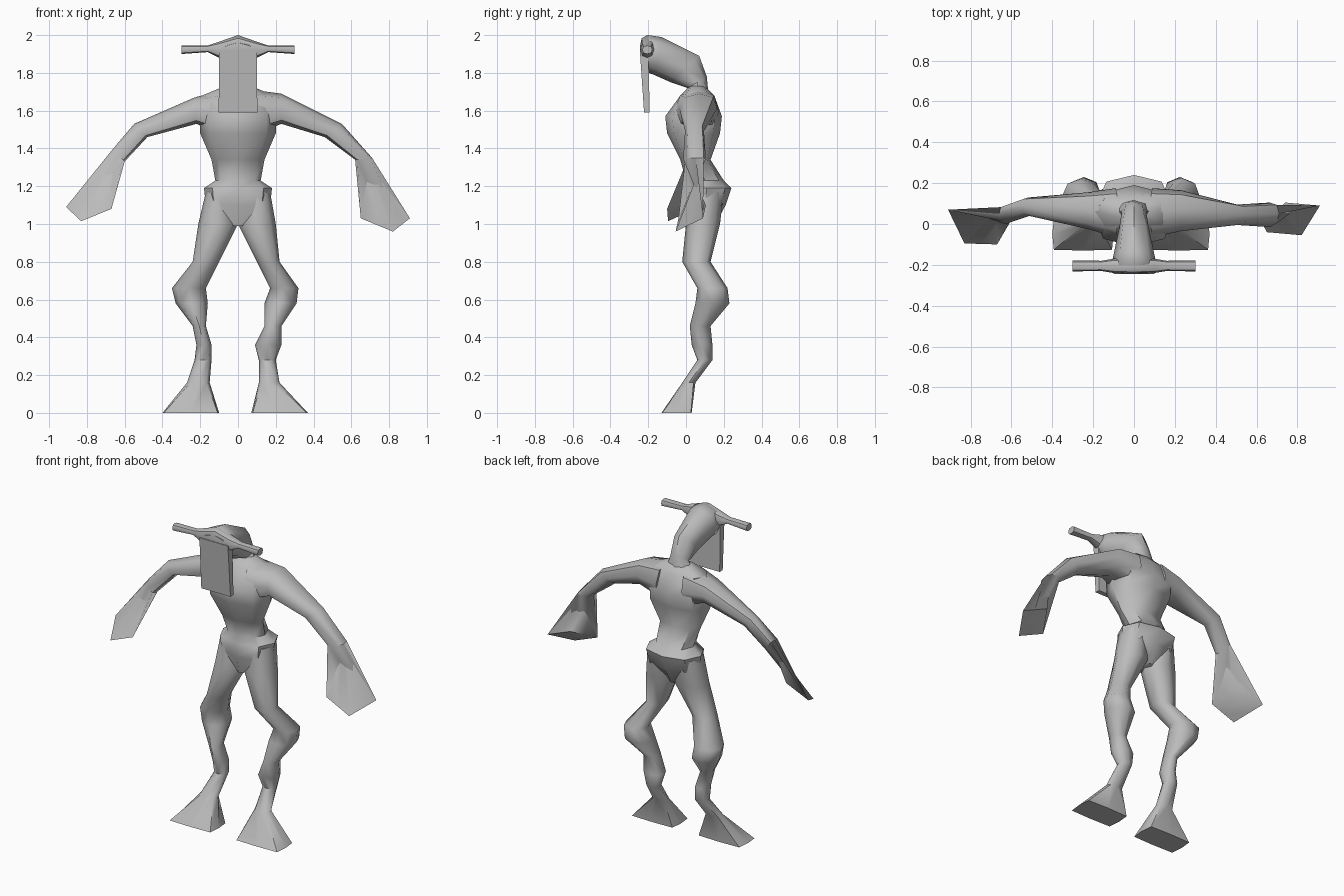
import bpy, bmesh, math
from mathutils import Vector

default_cube = bpy.data.objects.get("Cube")
if default_cube:
    bpy.data.objects.remove(default_cube, do_unlink=True)

# One grey skin for the whole creature
skin = bpy.data.materials.new("grey skin")
skin.use_nodes = True
grey = (0.5, 0.5, 0.5, 1)
skin.diffuse_color = grey
skin.node_tree.nodes["Principled BSDF"].inputs["Base Color"].default_value = grey


def finish(name, bm):
    """Turn a bmesh into a smooth, closed object."""
    bmesh.ops.recalc_face_normals(bm, faces=bm.faces)
    mesh = bpy.data.meshes.new(name)
    bm.to_mesh(mesh)
    bm.free()
    mesh.materials.append(skin)
    obj = bpy.data.objects.new(name, mesh)
    bpy.context.collection.objects.link(obj)
    bpy.ops.object.select_all(action="DESELECT")
    obj.select_set(True)
    bpy.context.view_layer.objects.active = obj
    bpy.ops.object.shade_smooth_by_angle(angle=math.radians(50))
    return obj


def loft(name, sections):
    """Skin eight-sided rings; each has two opposite points, a half-width
    vector across them and a squareness for the diagonals."""
    bm = bmesh.new()
    rings = []
    for start, end, across, square in sections:
        start, end, across = Vector(start), Vector(end), Vector(across)
        centre, along = (start + end) / 2, (end - start) / 2
        ring = []
        for step in range(8):
            angle = step * math.pi / 4
            scale = square * math.sqrt(2) if step % 2 else 1
            point = centre + (along * math.cos(angle) + across * math.sin(angle)) * scale
            ring.append(bm.verts.new(point))
        rings.append(ring)
    for low, high in zip(rings, rings[1:]):
        for i in range(8):
            j = (i + 1) % 8
            bm.faces.new((low[i], low[j], high[j], high[i]))
    bm.faces.new(rings[0])
    bm.faces.new(rings[-1])
    return finish(name, bm)


# Torso and pelvis: height, half width, front, back
body = [
    (1.73, 0.07, 0.02, 0.10),
    (1.68, 0.19, -0.03, 0.15),
    (1.57, 0.20, -0.11, 0.19),
    (1.48, 0.20, -0.10, 0.18),
    (1.34, 0.14, -0.03, 0.13),
    (1.23, 0.12, 0.00, 0.20),
    (1.19, 0.18, -0.02, 0.24),
    (1.10, 0.17, -0.01, 0.21),
    (0.99, 0.03, 0.01, 0.15),
]
loft("torso", [((0, front, z), (0, back, z), (width, 0, 0), 0.75)
               for z, width, front, back in body])

# Legs: height, front and back shared; inner and outer edges per side
leg_depth = [
    (1.17, 0.01, 0.20), (1.00, 0.00, 0.18), (0.80, -0.02, 0.13),
    (0.66, 0.06, 0.22), (0.58, 0.05, 0.23), (0.46, 0.02, 0.13),
    (0.36, 0.03, 0.14), (0.28, 0.06, 0.14), (0.16, -0.02, 0.05),
    (0.00, -0.13, 0.03),
]
leg_edges = {
    "right": [(0.03, 0.17), (0.00, 0.21), (0.10, 0.24), (0.17, 0.35), (0.16, 0.33),
              (0.17, 0.24), (0.14, 0.22), (0.14, 0.23), (0.15, 0.27), (0.10, 0.40)],
    "left": [(0.03, 0.17), (0.00, 0.20), (0.10, 0.22), (0.17, 0.32), (0.14, 0.31),
             (0.14, 0.23), (0.09, 0.23), (0.11, 0.20), (0.11, 0.22), (0.07, 0.37)],
}
for side, sign in (("right", -1), ("left", 1)):
    rings = []
    for (z, front, back), (inner, outer) in zip(leg_depth, leg_edges[side]):
        y = (front + back) / 2
        square = 0.95 if z == 0 else 0.72
        rings.append(((sign * inner, y, z), (sign * outer, y, z),
                      (0, (back - front) / 2, 0), square))
    loft(side + "_leg", rings)

# Arms: lower edge, upper edge, half-width; the last ring is the flared hand
depth = lambda d: (0, d, 0)
loft("left_arm", [
    ((0.10, 0.05, 1.48), (0.08, 0.06, 1.71), depth(0.12), 0.75),
    ((0.23, 0.06, 1.53), (0.23, 0.07, 1.69), depth(0.10), 0.75),
    ((0.46, 0.04, 1.46), (0.55, 0.05, 1.53), depth(0.05), 0.75),
    ((0.62, 0.04, 1.34), (0.71, 0.05, 1.35), depth(0.06), 0.75),
    ((0.65, -0.04, 1.03), (0.91, 0.09, 1.03), (0.04, -0.08, -0.07), 0.5),
])
loft("right_arm", [
    ((-0.10, 0.05, 1.48), (-0.08, 0.06, 1.71), depth(0.12), 0.75),
    ((-0.22, 0.06, 1.53), (-0.23, 0.07, 1.67), depth(0.09), 0.75),
    ((-0.48, 0.08, 1.46), (-0.55, 0.09, 1.53), depth(0.045), 0.75),
    ((-0.60, 0.04, 1.33), (-0.66, 0.05, 1.40), depth(0.045), 0.75),
    ((-0.67, -0.10, 1.08), (-0.91, 0.07, 1.09), (-0.04, -0.08, -0.07), 0.5),
])

# Neck and head: lower and upper profile points, half width
head = [
    ((0.00, 1.68), (0.12, 1.68), 0.10),
    ((0.01, 1.72), (0.11, 1.78), 0.06),
    ((-0.08, 1.75), (0.07, 1.89), 0.07),
    ((-0.17, 1.79), (-0.13, 1.99), 0.10),
    ((-0.20, 1.80), (-0.20, 2.00), 0.11),
    ((-0.235, 1.85), (-0.24, 1.96), 0.09),
]
loft("head", [((0, *low), (0, *high), (width, 0, 0), 0.7) for low, high, width in head])

# Side stalks: one bar across the brow, mirrored left to right
half = [(0.30, 1.90, 1.945, 0.027), (0.16, 1.91, 1.945, 0.025),
        (0.10, 1.88, 1.965, 0.035)]
bar = [(-x, *rest) for x, *rest in half] + [(0, 1.87, 2.0, 0.04)] + half[::-1]
loft("eye_stalks", [((x, -0.205, low), (x, -0.205, high), depth(d), 0.75)
                    for x, low, high, d in bar])

# Flat face plate hanging in front, thicker towards the brow
bm = bmesh.new()
bmesh.ops.create_cube(bm, size=1)
for v in bm.verts:
    top = v.co.z > 0
    v.co.x *= 0.2 if top else 0.205
    v.co.y = v.co.y * (0.045 if top else 0.03) - (0.222 if top else 0.207)
    v.co.z = 1.92 if top else 1.59
finish("face_plate", bm)
